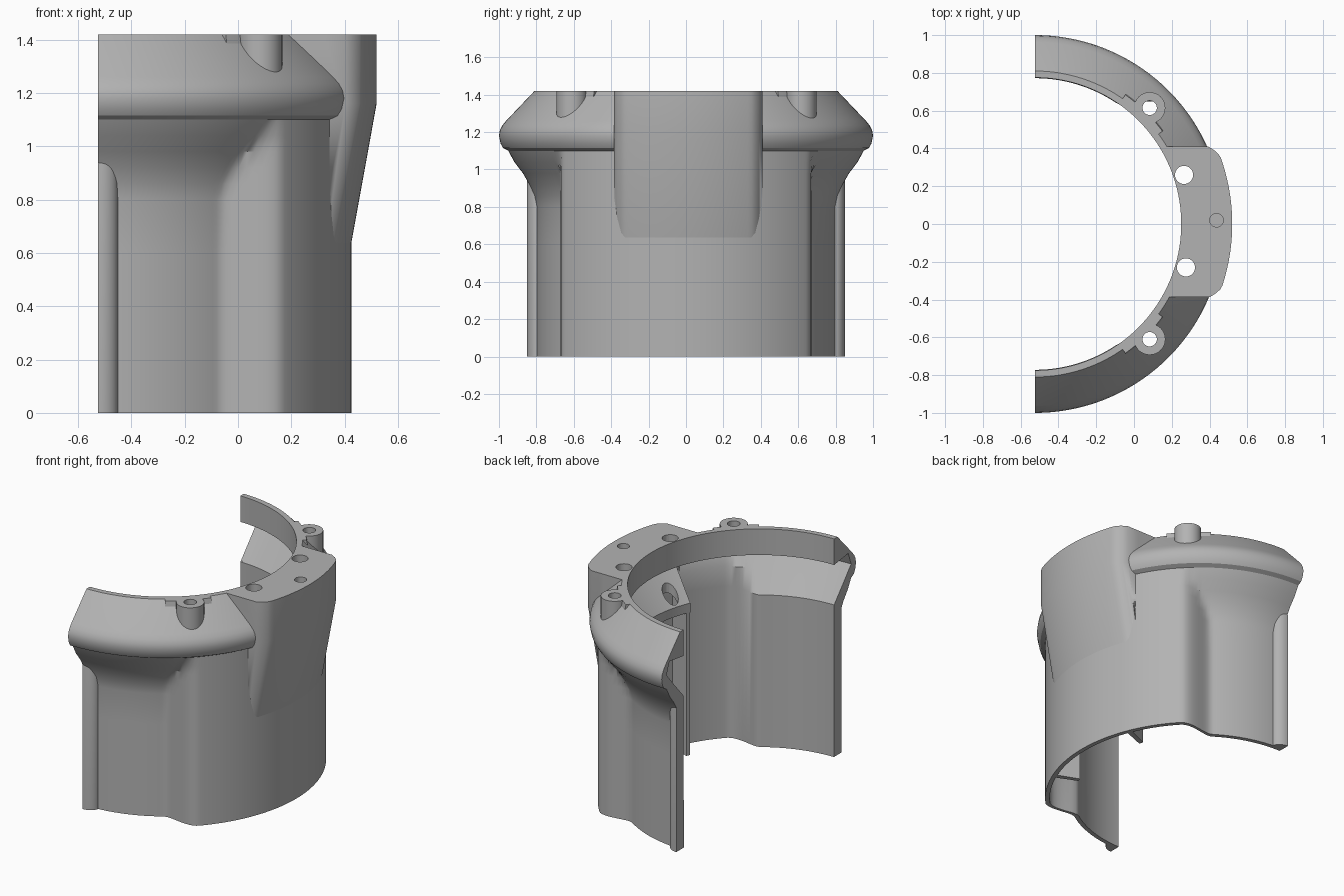
import bpy, bmesh, math
from math import sin, cos, asin, radians, pi

old = bpy.data.objects.get("Cube")
if old:
    bpy.data.objects.remove(old, do_unlink=True)

mat = bpy.data.materials.new("plain_grey")
mat.use_nodes = True
GREY = (0.45, 0.45, 0.45, 1)
mat.diffuse_color = GREY
mat.node_tree.nodes["Principled BSDF"].inputs["Base Color"].default_value = GREY

AXIS = -0.525          # x of the axis every part turns around
TOP = 1.42


def finish(name, bm, smooth=True):
    bmesh.ops.recalc_face_normals(bm, faces=bm.faces)
    me = bpy.data.meshes.new(name)
    bm.to_mesh(me)
    bm.free()
    me.materials.append(mat)
    ob = bpy.data.objects.new(name, me)
    bpy.context.collection.objects.link(ob)
    return ob


def loft(name, rings):
    """Join closed rings of points into a capped solid."""
    bm = bmesh.new()
    loops = [[bm.verts.new(p) for p in ring] for ring in rings]
    for a, b in zip(loops, loops[1:]):
        for i in range(len(a)):
            j = (i + 1) % len(a)
            bm.faces.new((a[i], a[j], b[j], b[i]))
    bm.faces.new(loops[0])
    bm.faces.new(loops[-1])
    return finish(name, bm)


def polar(r, ang, z):
    return (AXIS + r * cos(ang), r * sin(ang), z)


def sector(name, profile, a0, a1, steps):
    """Sweep a fixed (r, z) profile between two angles in degrees."""
    angs = [radians(a0 + (a1 - a0) * i / steps) for i in range(steps + 1)]
    return loft(name, [[polar(r, a, z) for r, z in profile] for a in angs])


def cylinder(name, x, y, r, z0, z1, segs=32):
    ring = [(x + r * cos(2 * pi * i / segs), y + r * sin(2 * pi * i / segs)) for i in range(segs)]
    return loft(name, [[(px, py, z) for px, py in ring] for z in (z0, z1)])


# Shell: thin stepped wall, flared lip and collar
OUTER = [(0, 0), (0.6, 0.78), (0.8, 0.80), (0.86, 0.812), (0.92, 0.838), (0.98, 0.872),
         (1.04, 0.918), (1.1, 0.95), (1.115, 0.978), (1.14, 0.992), (1.18, 1.0),
         (1.21, 0.995), (1.235, 0.982), (1.26, 0.962), (TOP, 0.81)]
INNER = [(TOP, 0.775), (1.25, 0.775), (1.27, 0.92), (1.19, 0.95), (1.12, 0.89),
         (0.99, 0.775), (0, 0)]


def wall_radius(deg):
    t = min(max((abs(deg) - 43) / 13, 0), 1)
    return 0.95 - 0.15 * t * t * (3 - 2 * t)


def shell_ring(deg):
    base, a = wall_radius(deg), radians(deg)
    pts = [(max(r, base) if z < 1.11 else r, z) for z, r in OUTER]
    pts += [(r if z > 1.2 else max(r, base - 0.028), z) for z, r in INNER]
    return [polar(r, a, z) for r, z in pts]


shell = loft("shell_wall", [shell_ring(-90 + 1.25 * i) for i in range(145)])

# Thick central block that tapers down into the wall
BLOCK = [(0.775, 1.25), (0.775, TOP), (0.81, TOP), (0.93, TOP), (1.045, TOP), (1.045, 1.16),
         (0.947, 0.62), (0.93, 0.62), (0.93, 1.25)]


def block_ring(t):
    corner = 0.04 * max((abs(t) - 0.85) / 0.15, 0) ** 2
    ring = []
    for r, z in BLOCK:
        rr = r - corner if r > 0.94 else r
        ring.append(polar(rr, asin((0.398 * t + 0.012) / rr), z))
    return ring


block = loft("centre_block", [block_ring(-1 + i / 20) for i in range(41)])

# Sloped shelf and ribs behind the block
shelf = sector("inner_shelf", [(0.775, 0.93), (0.775, 0.99), (0.93, 1.165), (0.93, 1.1)],
               -23.5, 23.5, 30)
smooth_parts = [shell, block, shelf]
RIB = [(0.776, 0), (0.776, 0.98), (0.935, 1.1), (0.935, 0)]
for side, word in ((1, "back"), (-1, "front")):
    smooth_parts.append(sector(word + "_rib", RIB, side * 21.5, side * 23.5, 2))

# Screw bosses on the collar
bosses = []
for y, word in ((0.615, "back"), (-0.61, "front")):
    boss = cylinder(word + "_screw_boss", 0.083, y, 0.083, 1.262, TOP)
    bosses.append(boss)
    # Web that blends the boss into the collar
    s = 1 if y > 0 else -1
    web = [(0.78, 1.262), (0.78, TOP), (0.835, TOP), (0.86, 1.3), (0.86, 1.262)]
    bosses.append(sector(word + "_boss_web", web, s * 36, s * 55, 10))

# Rounded end ridges
for side, word in ((1, "back"), (-1, "front")):
    rings = []
    for z, k in [(0, 1), (0.93, 1)] + [(0.93 + 0.07 * sin(a), cos(a)) for a in (0.4, 0.8, 1.2, 1.5)]:
        arc = [pi * i / 16 - pi / 2 for i in range(17)]
        rings.append([(AXIS + 0.075 * k * cos(a),
                       side * max(0.79 + 0.06 * k * sin(a), 0.78 + 0.001 * sin(a)), z) for a in arc])
    smooth_parts.append(loft(word + "_end_ridge", rings))

# Holes
HOLES = [("back_main", 0.265, 0.26, 0.048, 0.8), ("front_main", 0.275, -0.23, 0.048, 0.8),
         ("centre_pin", 0.437, 0.02, 0.036, 1.34), ("back_boss", 0.083, 0.615, 0.038, 1.1),
         ("front_boss", 0.083, -0.61, 0.038, 1.1)]
for name, x, y, r, z0 in HOLES:
    cutter = cylinder(name + "_hole_cutter", x, y, r, z0, 1.6)
    cutter.hide_render = True
    cutter.hide_viewport = True
    cutter.display_type = 'WIRE'
    targets = [shell] + (bosses if "boss" in name else [block, shelf])
    for ob in targets:
        mod = ob.modifiers.new(name, 'BOOLEAN')
        mod.operation = 'DIFFERENCE'
        mod.solver = 'EXACT'
        mod.object = cutter

# Smooth shading with sharp edges kept
bpy.ops.object.select_all(action='DESELECT')
for ob in smooth_parts + bosses:
    ob.select_set(True)
    bpy.context.view_layer.objects.active = ob
bpy.ops.object.shade_smooth_by_angle(angle=radians(32))
